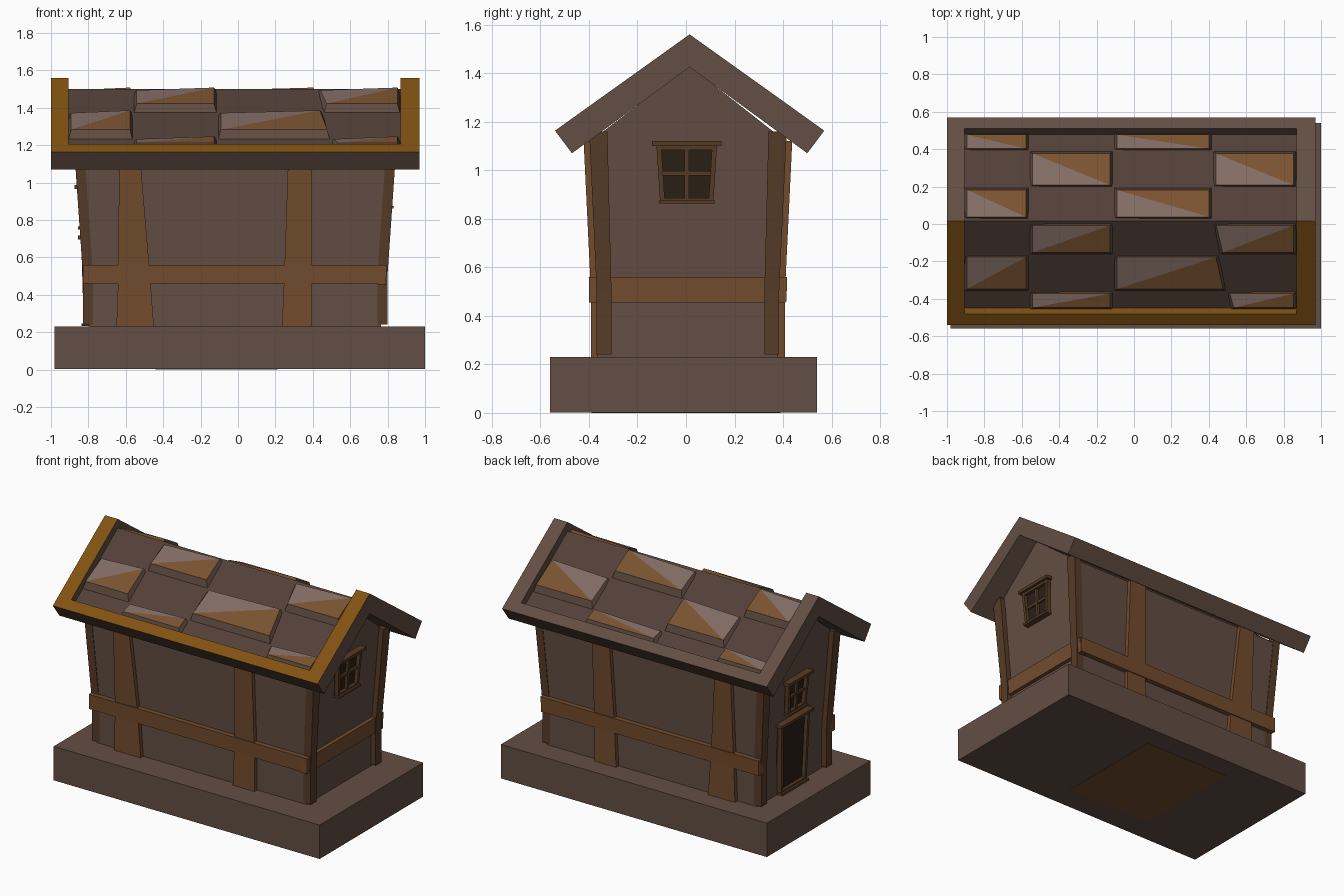
import bpy, bmesh

if "Cube" in bpy.data.objects:
    bpy.data.objects.remove(bpy.data.objects["Cube"])

CX, CY = -0.015, 0.008      # centre of the walls
RY, PITCH = 0.015, 0.715    # ridge position and roof slope


def material(name, rgb):
    m = bpy.data.materials.new(name)
    m.diffuse_color = (*rgb, 1)
    m.use_nodes = True
    m.node_tree.nodes["Principled BSDF"].inputs["Base Color"].default_value = m.diffuse_color
    return m


STONE = material("taupe", (0.125, 0.077, 0.056))
WOOD = material("beam_wood", (0.17, 0.073, 0.027))
DARK = material("dark_wood", (0.095, 0.045, 0.02))
GLASS = material("dark_pane", (0.025, 0.014, 0.008))
GOLD = material("gold_trim", (0.22, 0.085, 0.006))
PALE = material("pale_tile", (0.22, 0.15, 0.125))
ORANGE = material("orange_tile", (0.19, 0.085, 0.03))
SLATE = material("dark_tile", (0.085, 0.052, 0.04))


def mesh(name, verts, faces, mats, pick=None):
    bm = bmesh.new()
    vs = [bm.verts.new(v) for v in verts]
    for f in faces:
        bm.faces.new([vs[i] for i in f])
    bmesh.ops.recalc_face_normals(bm, faces=bm.faces)
    if pick:
        for f in bm.faces:
            f.material_index = pick(f)
    me = bpy.data.meshes.new(name)
    bm.to_mesh(me)
    bm.free()
    for m in mats:
        me.materials.append(m)
    ob = bpy.data.objects.new(name, me)
    bpy.context.collection.objects.link(ob)
    return ob


def box(name, x, y, z, mat):
    verts = [(a, b, c) for c in z for b in y for a in x]
    return mesh(name, verts, [(0, 1, 3, 2), (4, 5, 7, 6), (0, 1, 5, 4),
                              (2, 3, 7, 6), (0, 2, 6, 4), (1, 3, 7, 5)], [mat])


def prism(name, profile, x0, x1, mats, pick=None):
    """Extrude a y-z profile along x."""
    n = len(profile)
    verts = [(x, y, z) for x in (x0, x1) for y, z in profile]
    faces = [tuple(range(n)), tuple(range(n, 2 * n))]
    faces += [(i, (i + 1) % n, (i + 1) % n + n, i + n) for i in range(n)]
    return mesh(name, verts, faces, mats, pick)


def half_size(axis, z):
    """Walls are upright to z = 0.5 and then lean outwards."""
    t = max(0, (z - 0.5) / 0.58)
    return 0.78 + 0.04 * t if axis == "x" else 0.372 + 0.028 * t


def strip(name, axis, side, levels, d0, d1, mat):
    """Board lying on a wall; levels are (z, u0, u1), d0..d1 is its depth."""
    verts = []
    for z, u0, u1 in levels:
        for u, d in ((u0, d0), (u1, d0), (u1, d1), (u0, d1)):
            w = side * (half_size(axis, z) + d)
            verts.append((CX + w, u, z) if axis == "x" else (u, CY + w, z))
    n = len(levels)
    faces = [(0, 1, 2, 3), tuple(range(4 * n - 4, 4 * n))]
    for k in range(n - 1):
        b = 4 * k
        faces += [(b + i, b + (i + 1) % 4, b + 4 + (i + 1) % 4, b + 4 + i) for i in range(4)]
    return mesh(name, verts, faces, [mat])


# Plinth and floor patch seen from below
box("plinth", (-0.98, 1.0), (-0.56, 0.54), (0.002, 0.23), STONE)
box("floor_patch", (-0.44, 0.21), (-0.39, 0.39), (0, 0.01), WOOD)

# Walls with gables
verts = []
for z in (0.22, 0.5, 1.12):
    a, b = half_size("x", z), half_size("y", z)
    verts += [(CX - a, CY - b, z), (CX + a, CY - b, z), (CX + a, CY + b, z), (CX - a, CY + b, z)]
a = half_size("x", 1.43)
verts += [(CX - a, RY, 1.43), (CX + a, RY, 1.43)]
faces = [(0, 1, 2, 3), (8, 9, 13, 12), (10, 11, 12, 13), (9, 10, 13), (11, 8, 12)]
for k in (0, 4):
    faces += [(k + i, k + (i + 1) % 4, k + 4 + (i + 1) % 4, k + 4 + i) for i in range(4)]
mesh("walls", verts, faces, [STONE])

# Timber framing on the long walls
for s, tag in ((-1, "front"), (1, "back")):
    strip(tag + "_left_post", "y", s, [(0.23, -0.65, -0.45), (0.5, -0.64, -0.47),
                                       (1.12, -0.636, -0.522)], -0.02, 0.028, WOOD)
    strip(tag + "_right_post", "y", s, [(0.23, 0.235, 0.396), (0.5, 0.247, 0.396),
                                        (1.12, 0.268, 0.396)], -0.02, 0.028, WOOD)
    strip(tag + "_rail", "y", s, [(0.46, -0.83, 0.79), (0.56, -0.83, 0.79)], -0.02, 0.034, WOOD)

# Corner posts on the gable walls
for s, tag in ((-1, "left"), (1, "right")):
    for c in (-1, 1):
        lv = [(z, CY + c * i, CY + c * o) for z, i, o in
              ((0.24, 0.315, 0.376), (0.5, 0.315, 0.376), (1.16, 0.332, 0.407))]
        strip(tag + "_corner_post", "x", s, lv, -0.02, 0.034, DARK)
strip("right_rail", "x", 1, [(0.455, -0.4, 0.41), (0.56, -0.4, 0.41)], -0.02, 0.026, WOOD)


def opening(name, side, yc, z0, z1, h0, h1, bars):
    """Framed opening, slightly wider at the top, with cornice and sill."""
    def part(tag, levels, depth, mat=DARK):
        strip(name + tag, "x", side, [(z, yc + p, yc + q) for z, p, q in levels], -0.01, depth, mat)
    t = 0.02
    part("_pane", [(z0, -h0, h0), (z1, -h1, h1)], 0.006, GLASS)
    for c in (-1, 1):
        part("_jamb", [(z0, c * (h0 - t), c * h0), (z1, c * (h1 - t), c * h1)], 0.03)
    part("_head", [(z1 - t, -h1, h1), (z1, -h1, h1)], 0.028)
    part("_foot", [(z0, -h0, h0), (z0 + t * 0.7, -h0, h0)], 0.028)
    part("_cornice", [(z1 - 0.004, -h1 - 0.018, h1 + 0.018), (z1 + 0.016, -h1 - 0.018, h1 + 0.018)], 0.046)
    part("_sill", [(z0 - 0.01, -h0 - 0.005, h0 + 0.005), (z0 + 0.004, -h0 - 0.005, h0 + 0.005)], 0.042)
    if bars:
        m = (z0 + z1) / 2
        part("_mullion", [(z0, -0.01, 0.01), (z1, -0.01, 0.01)], 0.022)
        part("_crossbar", [(m - 0.009, -h0, h0), (m + 0.009, -h0, h0)], 0.02)


opening("right_window", 1, 0.003, 0.872, 1.104, 0.11, 0.125, True)
opening("left_window", -1, 0.02, 0.76, 0.97, 0.095, 0.11, True)
opening("door", -1, 0.03, 0.242, 0.7, 0.135, 0.15, False)

# Roof: recessed slab, raised border and checkerboard of raised tiles
COLS = (-0.91, -0.56, -0.11, 0.42, 0.87)
ROWS = (0.01, 0.18, 0.375, 0.475)
for s, tag in ((-1, "front"), (1, "back")):
    def at(t, drop, s=s):
        return (RY + s * t, 1.56 - PITCH * t - drop)
    eave, foot, under = at(0.555, 0), (RY + s * 0.485, 1.07), (RY, 1.425)
    trim = [STONE, GOLD if s < 0 else STONE]
    top = lambda f: 1 if f.normal.z > 0.5 else 0
    # border along the gables and the eave
    for x0, x1 in ((-1.0, -0.905), (0.87, 0.97)):
        prism(tag + "_gable_border", [at(0, 0), eave, foot, under], x0, x1, trim, top)
    inner = (RY + s * 0.42, 1.425 - 0.42 * 0.732)
    prism(tag + "_eave_border", [at(0.495, 0), eave, foot, inner], -0.905, 0.87, trim, top)
    prism(tag + "_roof_slab", [at(0, 0.06), at(0.5, 0.06), foot, under], -0.905, 0.87,
          [STONE, SLATE], top)
    # raised tiles, each top split into two facets
    for r in range(3):
        for c in range(4):
            if (r + c + (s > 0)) % 2 == 0:
                continue
            t0, t1 = ROWS[r], ROWS[r + 1]
            skew = lambda i, t: COLS[i] + (0.2 * t if i == 3 and s < 0 else 0)
            verts = []
            for g, d0, d1 in ((0, 0.075, 0.075), (0.018, 0.036, 0.018)):
                for t, d in ((t0, d0), (t1, d1)):
                    lo, hi = skew(c, t) + g, skew(c + 1, t) - g
                    e = -g * 0.7 if t == t1 else g * 0.7
                    tilt = 0.014 if (g and t == t0) else 0
                    verts += [(lo, *at(t + e, d + tilt)), (hi, *at(t + e, d))]
            mesh(tag + "_tile", verts,
                 [(0, 1, 3, 2), (4, 5, 6), (6, 5, 7), (0, 1, 5, 4), (2, 3, 7, 6),
                  (0, 2, 6, 4), (1, 3, 7, 5)], [STONE, PALE, ORANGE],
                 lambda f: {1: 1, 2: 2, 3: 2}.get(f.index, 0) if f.index > 0 else 0).data.update()
            me = bpy.context.collection.objects[-1].data
            for i, p in enumerate(me.polygons):
                p.material_index = (0, 1, 2, 2, 0, 0, 0)[i]
